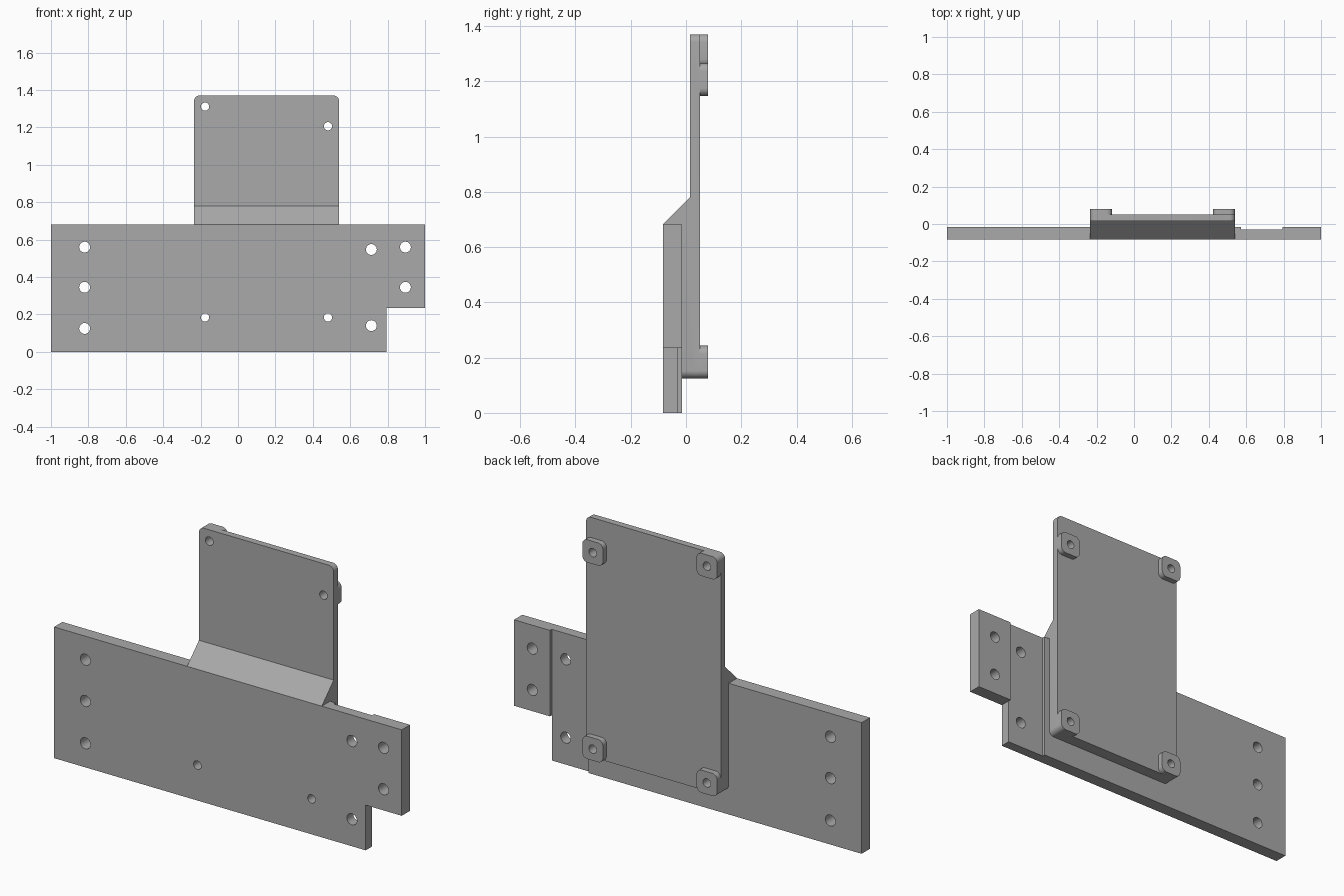
import bpy
import bmesh
from math import cos, sin, pi, radians
from mathutils import Vector

cube = bpy.data.objects.get("Cube")
if cube:
    bpy.data.objects.remove(cube, do_unlink=True)

grey = bpy.data.materials.new("plain grey")
grey.use_nodes = True
grey.diffuse_color = (0.4, 0.4, 0.4, 1)
grey.node_tree.nodes["Principled BSDF"].inputs["Base Color"].default_value = (0.4, 0.4, 0.4, 1)


def extrude(name, points, direction):
    """Solid made by sweeping a closed outline along a vector."""
    bm = bmesh.new()
    face = bm.faces.new([bm.verts.new(p) for p in points])
    swept = bmesh.ops.extrude_face_region(bm, geom=[face])["geom"]
    bmesh.ops.translate(bm, vec=Vector(direction),
                        verts=[g for g in swept if isinstance(g, bmesh.types.BMVert)])
    bmesh.ops.recalc_face_normals(bm, faces=bm.faces[:])
    mesh = bpy.data.meshes.new(name)
    bm.to_mesh(mesh)
    bm.free()
    mesh.materials.append(grey)
    obj = bpy.data.objects.new(name, mesh)
    bpy.context.collection.objects.link(obj)
    return obj


def front_solid(name, outline, y0, y1):
    return extrude(name, [(x, y0, z) for x, z in outline], (0, y1 - y0, 0))


def rounded(x0, x1, z0, z1, r, steps=8):
    corners = [(x1 - r, z1 - r), (x0 + r, z1 - r), (x0 + r, z0 + r), (x1 - r, z0 + r)]
    return [(cx + r * cos((q + i / steps) * pi / 2), cz + r * sin((q + i / steps) * pi / 2))
            for q, (cx, cz) in enumerate(corners) for i in range(steps + 1)]


def circle(x, z, r, sides=32):
    return [(x + r * cos(2 * pi * i / sides), z + r * sin(2 * pi * i / sides))
            for i in range(sides)]


def combine(target, tool, operation):
    """Apply a boolean and discard the tool object."""
    tool.hide_render = True
    mod = target.modifiers.new("combine", "BOOLEAN")
    mod.operation, mod.object, mod.solver = operation, tool, "EXACT"
    bpy.ops.object.select_all(action="DESELECT")
    bpy.context.view_layer.objects.active = target
    target.select_set(True)
    bpy.ops.object.modifier_apply(modifier=mod.name)
    bpy.data.objects.remove(tool, do_unlink=True)


LEFT, RIGHT, BOTTOM, TOP = -0.235, 0.54, 0.125, 1.37
FRONT, BACK = -0.083, 0.05

# Wide plate with a corner notch and a shallow recess across its back
bracket = front_solid("mounting_bracket",
                      [(-1, 0), (0.793, 0), (0.793, 0.235), (1, 0.235), (1, 0.682), (-1, 0.682)],
                      FRONT, -0.015)
combine(bracket, front_solid("recess", [(0.572, -0.1), (0.793, -0.1), (0.793, 0.8), (0.572, 0.8)],
                             -0.03, 0.1), "DIFFERENCE")

# Upright panel: stepped side profile trimmed to a rounded front outline
side = [(BACK, 0), (BACK, 1.5), (0.015, 1.5), (0.015, 0.78), (FRONT, 0.682), (-0.05, 0.6), (-0.05, 0)]
panel = extrude("panel", [(-0.5, y, z) for y, z in side], (1.5, 0, 0))
combine(panel, front_solid("outline", rounded(LEFT, RIGHT, BOTTOM, TOP, 0.028), -0.2, 0.2), "INTERSECT")
combine(bracket, panel, "UNION")

# Raised standoff pads behind the panel corners
PAD = 0.118
pads = [(LEFT, TOP - PAD), (RIGHT - PAD, 1.147), (LEFT, BOTTOM), (RIGHT - PAD, BOTTOM)]
for x, z in pads:
    combine(bracket, front_solid("pad", rounded(x, x + PAD, z, z + PAD, 0.028), 0.03, 0.08), "UNION")

# Through holes: small in the pads, larger in the plate
holes = [(x + PAD / 2, z + PAD / 2, 0.022) for x, z in pads]
holes += [(-0.82, z, 0.029) for z in (0.125, 0.345, 0.56)]
holes += [(0.713, z, 0.029) for z in (0.14, 0.547)]
holes += [(0.895, z, 0.029) for z in (0.345, 0.56)]
for x, z, r in holes:
    combine(bracket, front_solid("drill", circle(x, z, r), -0.3, 0.3), "DIFFERENCE")

bpy.ops.object.shade_smooth_by_angle(angle=radians(30))
